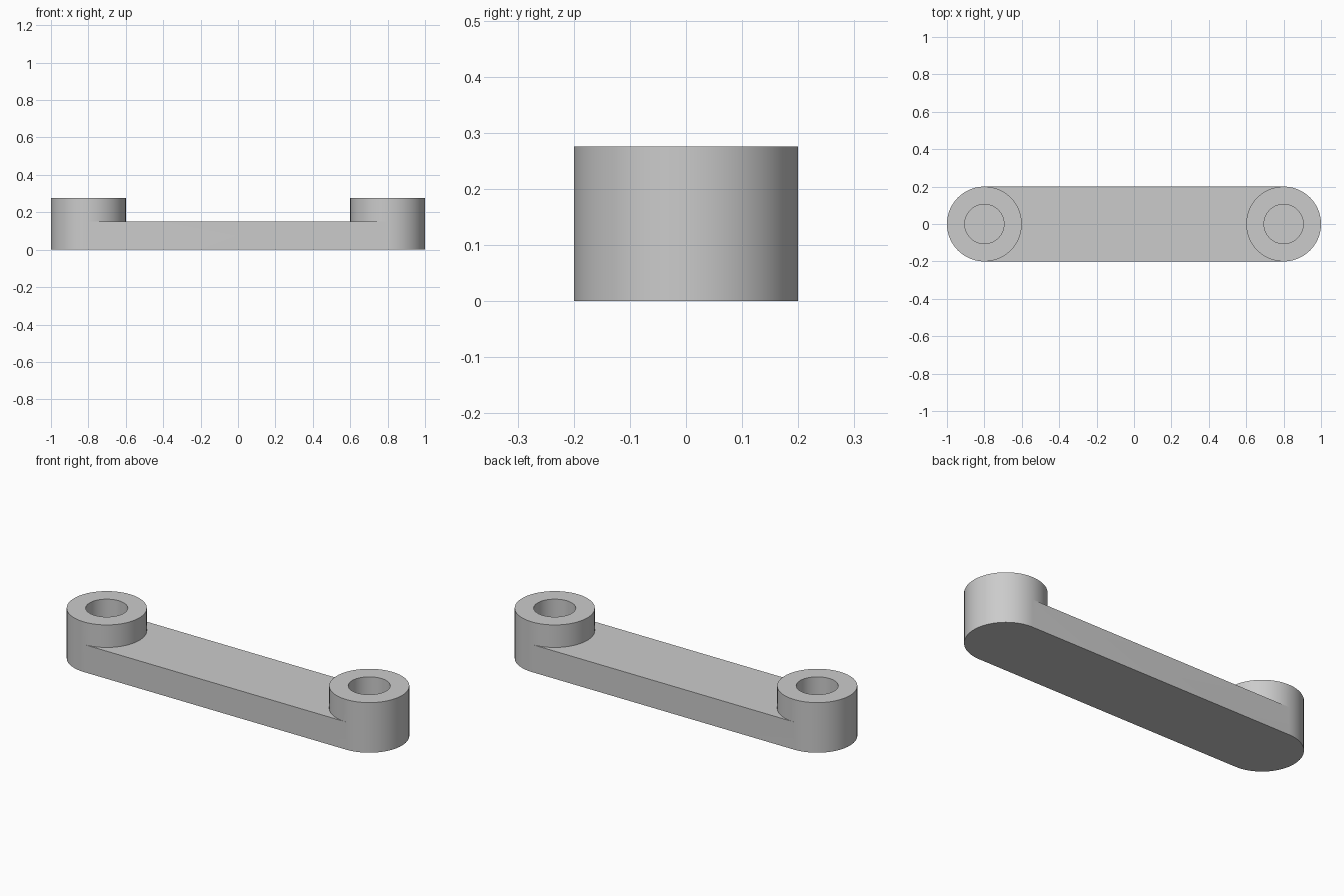
import bpy
import bmesh
from math import cos, sin, pi

cube = bpy.data.objects.get("Cube")
if cube:
    bpy.data.objects.remove(cube, do_unlink=True)

SPAN = 0.8       # distance of each boss centre from the middle
OUTER = 0.2      # boss radius and half the arm width
BORE = 0.105     # hole radius
ARM_TOP = 0.152
BOSS_TOP = 0.276
HALF = 36        # segments in half a circle

grey = bpy.data.materials.new("grey metal")
grey.diffuse_color = (0.6, 0.6, 0.6, 1)
grey.use_nodes = True
grey.node_tree.nodes["Principled BSDF"].inputs["Base Color"].default_value = (0.6, 0.6, 0.6, 1)

bm = bmesh.new()


def face(points):
    return bm.faces.new([bm.verts.new(p) for p in points])


def ring_point(side, radius, i, z):
    """Point i on a boss circle; i from 0 to HALF is the outer end of the arm."""
    a = -pi / 2 + pi * i / HALF
    return (side * (SPAN + radius * cos(a)), radius * sin(a), z)


for side in (-1, 1):
    for i in range(2 * HALF):
        j = i + 1
        # Outer wall: full height on the end, only above the arm on the inside
        base = 0 if i < HALF else ARM_TOP
        wall = [ring_point(side, OUTER, i, base), ring_point(side, OUTER, j, base)]
        if j == HALF:
            wall.append(ring_point(side, OUTER, j, ARM_TOP))
        wall += [ring_point(side, OUTER, j, BOSS_TOP), ring_point(side, OUTER, i, BOSS_TOP)]
        if i == 0:
            wall.append(ring_point(side, OUTER, i, ARM_TOP))
        face(wall)
        # Flat rim and bore wall
        face([ring_point(side, OUTER, i, BOSS_TOP), ring_point(side, OUTER, j, BOSS_TOP),
              ring_point(side, BORE, j, BOSS_TOP), ring_point(side, BORE, i, BOSS_TOP)])
        face([ring_point(side, BORE, i, BOSS_TOP), ring_point(side, BORE, j, BOSS_TOP),
              ring_point(side, BORE, j, ARM_TOP), ring_point(side, BORE, i, ARM_TOP)])
    # Floor of the blind hole
    face([ring_point(side, BORE, i, ARM_TOP) for i in range(2 * HALF)])

# Straight sides of the arm
for y in (-OUTER, OUTER):
    face([(-SPAN, y, 0), (SPAN, y, 0), (SPAN, y, ARM_TOP), (-SPAN, y, ARM_TOP)])

# Rounded underside, and the arm top that stops at the bosses
face([ring_point(1, OUTER, i, 0) for i in range(HALF + 1)]
     + [ring_point(-1, OUTER, i, 0) for i in range(HALF, -1, -1)])
face([ring_point(1, OUTER, i, ARM_TOP) for i in range(2 * HALF, HALF - 1, -1)]
     + [ring_point(-1, OUTER, i, ARM_TOP) for i in range(HALF, 2 * HALF + 1)])

bmesh.ops.remove_doubles(bm, verts=bm.verts[:], dist=0.00001)
bmesh.ops.recalc_face_normals(bm, faces=bm.faces[:])

mesh = bpy.data.meshes.new("link_arm")
bm.to_mesh(mesh)
bm.free()
mesh.materials.append(grey)
arm = bpy.data.objects.new("link_arm", mesh)
bpy.context.collection.objects.link(arm)

bpy.ops.object.select_all(action="DESELECT")
arm.select_set(True)
bpy.context.view_layer.objects.active = arm
bpy.ops.object.shade_smooth_by_angle()
